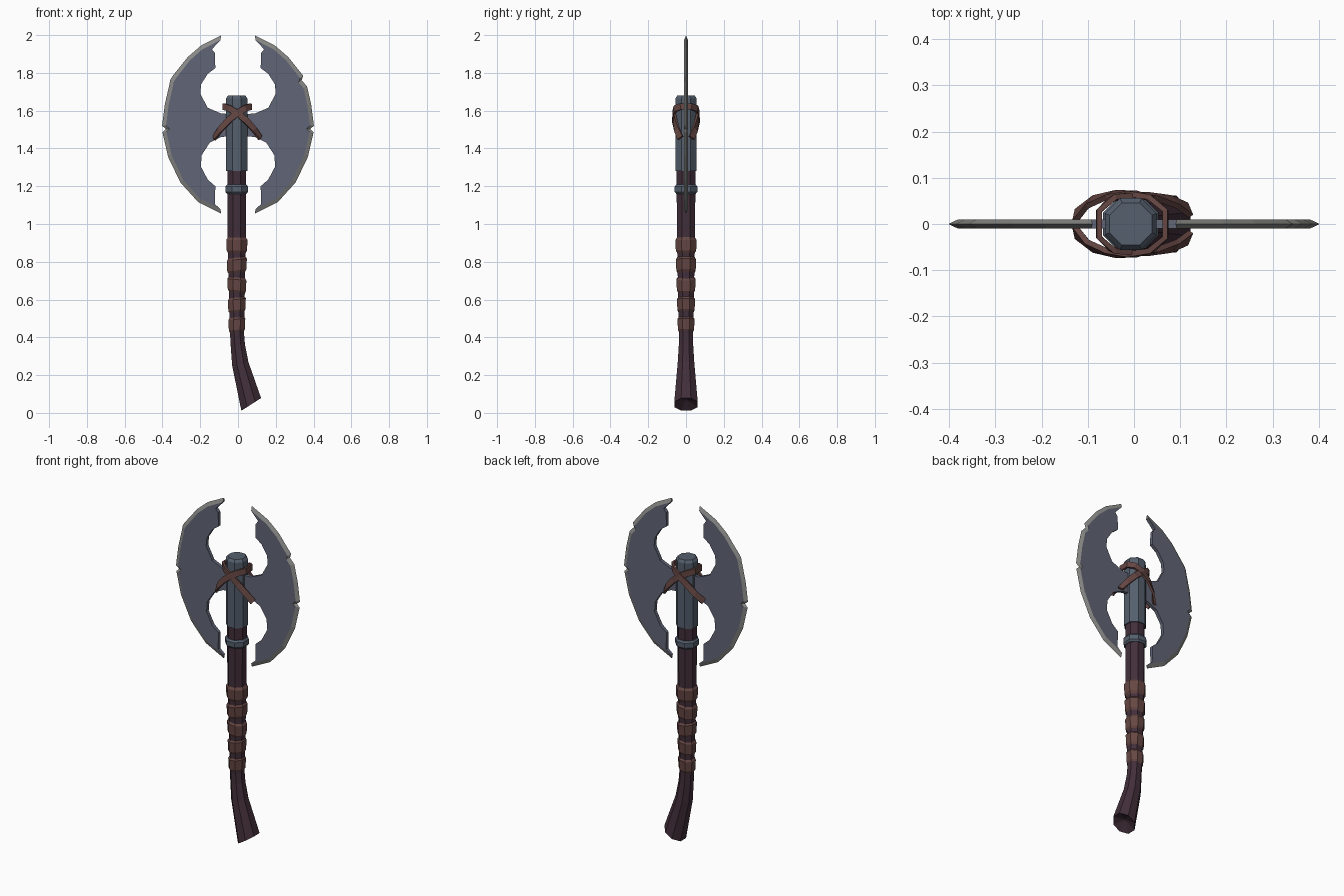
import bpy, math
from mathutils import Vector

if "Cube" in bpy.data.objects:
    bpy.data.objects.remove(bpy.data.objects["Cube"])


def mat(name, rgb):
    m = bpy.data.materials.new(name)
    m.diffuse_color = (*rgb, 1)
    m.use_nodes = True
    m.node_tree.nodes["Principled BSDF"].inputs["Base Color"].default_value = m.diffuse_color
    return m


STEEL = mat("steel", (0.12, 0.13, 0.18))
EDGE = mat("ground_edge", (0.25, 0.25, 0.24))
IRON = mat("iron", (0.09, 0.115, 0.155))
WOOD = mat("dark_wood", (0.055, 0.028, 0.042))
LEATHER = mat("leather", (0.13, 0.062, 0.056))


def make(name, verts, faces, mats):
    me = bpy.data.meshes.new(name)
    me.from_pydata(verts, [], faces)
    for m in mats:
        me.materials.append(m)
    ob = bpy.data.objects.new(name, me)
    bpy.context.collection.objects.link(ob)
    # consistent outward normals
    import bmesh
    bm = bmesh.new()
    bm.from_mesh(me)
    bmesh.ops.recalc_face_normals(bm, faces=bm.faces)
    bm.to_mesh(me)
    bm.free()
    return ob


def loft(name, rings, material):
    """Join equal-sized vertex rings and cap both ends."""
    n = len(rings[0])
    faces = [(i * n + k, i * n + (k + 1) % n, (i + 1) * n + (k + 1) % n, (i + 1) * n + k)
             for i in range(len(rings) - 1) for k in range(n)]
    total = n * len(rings)
    faces += [tuple(range(n)), tuple(range(total - n, total))]
    return make(name, [v for r in rings for v in r], faces, [material])


def octagon(x, z, r, tilt=0.0):
    """Flat-fronted octagon; r is the half width, tilt turns it about y."""
    R = r / math.cos(math.pi / 8)
    ring = []
    for k in range(8):
        a = math.pi / 8 + k * math.pi / 4
        u = R * math.cos(a)
        ring.append((x + u * math.cos(tilt), R * math.sin(a), z + u * math.sin(tilt)))
    return ring


def tube(name, stations, material):
    return loft(name, [octagon(*s) for s in stations], material)


# Handle: straight shaft, then a bent flared foot with a hollowed end
tube("handle", [(-0.007, 1.32, 0.05), (-0.007, 0.92, 0.048), (-0.005, 0.42, 0.037),
                (-0.001, 0.36, 0.038, 0.08), (0.012, 0.26, 0.044, 0.22),
                (0.07, 0.045, 0.062, 0.57), (0.063, 0.068, 0.008, 0.57)], WOOD)

# Head socket with chamfered top, and the collar below it
tube("head_socket", [(-0.007, 1.28, 0.056), (-0.007, 1.665, 0.056), (-0.007, 1.68, 0.046)], IRON)
tube("collar", [(-0.007, 1.16, 0.052), (-0.007, 1.17, 0.06), (-0.007, 1.198, 0.06),
                (-0.007, 1.208, 0.052)], IRON)

# Leather grip: five slightly tilted bulging bands
bands = []
for i in range(5):
    top = 0.93 - i * 0.105
    r, t = 0.056 - i * 0.0028, (0.0, 0.12, -0.1, 0.12, 0.1)[i]
    bands += [(-0.006, top, r - 0.009, t), (-0.006, top - 0.014, r, t),
              (-0.006, top - 0.07, r - 0.002, t), (-0.006, top - 0.087, r - 0.011, t)]
tube("grip_wrap", bands, LEATHER)


# Blades: flat plate with a ground cutting edge and chips in it
def blade(name, side, chip):
    outer = [(0.09, 1.998), (0.195, 1.945), (0.265, 1.885), (0.345, 1.785), chip,
             (0.365, 1.73), (0.387, 1.635), (0.402, 1.52), (0.382, 1.503), (0.4, 1.485),
             (0.37, 1.355), (0.305, 1.22), (0.21, 1.115), (0.09, 1.055)]
    inner = [(0.122, 1.105), (0.12, 1.2), (0.16, 1.235), (0.197, 1.305), (0.192, 1.365),
             (0.15, 1.43), (0.09, 1.46), (0.0, 1.47), (0.0, 1.58), (0.09, 1.585),
             (0.16, 1.615), (0.2, 1.69), (0.195, 1.74), (0.16, 1.795), (0.12, 1.825),
             (0.122, 1.905), (0.138, 1.925)]
    inset = [(0.12 + (x - 0.12) * 0.925, 1.525 + (z - 1.525) * 0.95) for x, z in outer]
    plate = inset + inner
    n, m = len(outer), len(plate)
    verts = [(side * x, y, z) for y in (-0.01, 0.01) for x, z in plate]
    verts += [(side * x, 0, z) for x, z in outer]
    faces = [tuple(range(m)), tuple(range(m, 2 * m))]
    faces += [(k, (k + 1) % m, m + (k + 1) % m, m + k) for k in range(n - 1, m)]
    plain = len(faces)
    for o in (0, m):
        faces += [(o + k, o + k + 1, 2 * m + k + 1, 2 * m + k) for k in range(n - 1)]
    faces += [(0, m, 2 * m), (n - 1, m + n - 1, 2 * m + n - 1)]
    ob = make(name, verts, faces, [STEEL, EDGE])
    for p in ob.data.polygons[plain:]:
        p.material_index = 1


blade("right_blade", 1, (0.337, 1.76))
blade("left_blade", -1, (0.358, 1.765))


# Leather straps: each loops over one shoulder and crosses down to the other blade
def strap(name, side, end_y, lift):
    half = [(0.122, end_y, 1.455), (0.09, 0.048, 1.5), (0.045, 0.059 + lift, 1.55),
            (0.0, 0.062 + lift, 1.588), (-0.042, 0.056, 1.612), (-0.072, 0.028, 1.622)]
    path = [Vector((side * x - 0.004, -y, z)) for x, y, z in half]
    path += [Vector((p.x, -p.y, p.z)) for p in reversed(path)]
    rings = []
    for i, p in enumerate(path):
        t = (path[min(i + 1, len(path) - 1)] - path[max(i - 1, 0)]).normalized()
        out = Vector((p.x * 0.6, p.y, 0))
        out = (out - t * out.dot(t)).normalized()
        w = t.cross(out) * 0.017
        out *= 0.006
        rings.append([p + w + out, p - w + out, p - w - out, p + w - out])
    loft(name, rings, LEATHER)


strap("right_strap", 1, 0.03, 0.0)
strap("left_strap", -1, 0.017, 0.004)
